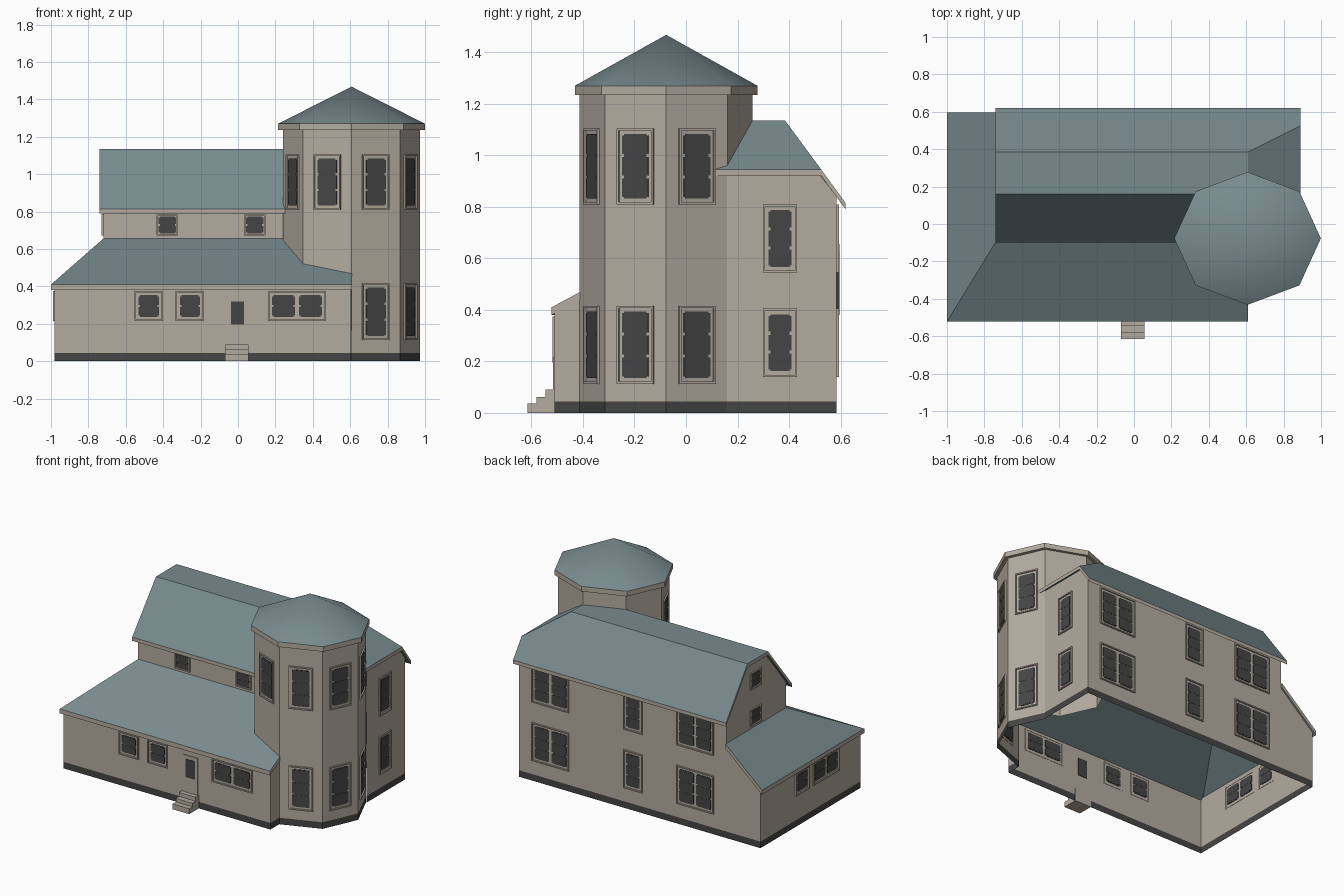
import bpy, bmesh, math
from mathutils import Matrix, Vector

if "Cube" in bpy.data.objects:
    bpy.data.objects.remove(bpy.data.objects["Cube"])


def mat(name, rgb):
    m = bpy.data.materials.new(name)
    m.diffuse_color = (*rgb, 1)
    m.use_nodes = True
    m.node_tree.nodes["Principled BSDF"].inputs["Base Color"].default_value = m.diffuse_color
    return m


WALL = mat("beige_wall", (0.45, 0.41, 0.35))
ROOF = mat("slate_blue_roof", (0.19, 0.26, 0.275))
DARK = mat("dark_grey", (0.06, 0.06, 0.06))


def finish(bm, name, mats):
    me = bpy.data.meshes.new(name)
    bm.to_mesh(me)
    bm.free()
    for m in mats:
        me.materials.append(m)
    ob = bpy.data.objects.new(name, me)
    bpy.context.collection.objects.link(ob)
    return ob


def poly(bm, pts):
    return bm.faces.new([bm.verts.new(p) for p in pts])


def box(bm, lo, hi, index=0, mtx=Matrix()):
    size = [b - a for a, b in zip(lo, hi)]
    mid = [(a + b) / 2 for a, b in zip(lo, hi)]
    m = mtx @ Matrix.Translation(mid) @ Matrix.Diagonal((*size, 1))
    for v in bmesh.ops.create_cube(bm, size=1, matrix=m)["verts"]:
        for f in v.link_faces:
            f.material_index = index


def split_plinth(bm):
    """Cut the walls at plinth height and darken everything below."""
    bmesh.ops.bisect_plane(bm, geom=bm.verts[:] + bm.edges[:] + bm.faces[:],
                           plane_co=(0, 0, 0.045), plane_no=(0, 0, 1))
    for f in bm.faces:
        f.material_index = int(f.calc_center_median().z < 0.045)


def slab(name, verts, faces, thick):
    """Roof sheet with beige vertical edges."""
    bm = bmesh.new()
    top = [bm.verts.new(v) for v in verts]
    low = [bm.verts.new((x, y, z - thick)) for x, y, z in verts]
    for f in faces:
        bm.faces.new([top[i] for i in f])
        bm.faces.new([low[i] for i in reversed(f)])
    for e in [e for e in bm.edges if e.is_boundary and e.verts[0] in top]:
        a, b = [top.index(v) for v in e.verts]
        bm.faces.new([top[a], top[b], low[b], low[a]])
    bmesh.ops.recalc_face_normals(bm, faces=bm.faces)
    for f in bm.faces:
        f.material_index = int(abs(f.normal.z) < 0.2)
    return finish(bm, name, [ROOF, WALL])


# House walls: open shell of flat panels
bm = bmesh.new()
poly(bm, [(-.98, -.51, 0), (.605, -.51, 0), (.605, -.51, .40), (-.98, -.51, .40)])
poly(bm, [(.605, -.51, 0), (.605, -.41, 0), (.605, -.41, .45), (.605, -.51, .40)])
poly(bm, [(-.98, .585, 0), (-.98, -.51, 0), (-.98, -.51, .40), (-.98, .585, .40)])
poly(bm, [(.87, .585, 0), (-.98, .585, 0), (-.98, .585, .40), (-.72, .585, .635),
          (-.72, .585, .84), (.87, .585, .84)])
poly(bm, [(.87, .16, 0), (.87, .585, 0), (.87, .585, .84), (.87, .515, .93), (.87, .16, .93)])
poly(bm, [(-.72, -.065, .63), (.5, -.065, .63), (.5, -.065, .83), (-.72, -.065, .83)])
poly(bm, [(-.72, .585, .63), (-.72, -.065, .63), (-.72, -.065, .83), (-.72, .16, 1.115),
          (-.72, .385, 1.115), (-.72, .585, .84)])
split_plinth(bm)
finish(bm, "house_walls", [WALL, DARK])

# Main roof: steep sides, flat top, clipped hip at the right end
slab("main_roof",
     [(-.74, -.1, .815), (-.74, .16, 1.135), (-.74, .385, 1.135), (-.74, .62, .815),
      (.89, -.1, .815), (.89, .015, .945), (.61, .16, 1.135), (.61, .385, 1.135),
      (.89, .525, .945), (.89, .62, .815)],
     [(0, 4, 5, 6, 1), (1, 6, 7, 2), (2, 7, 8, 9, 3), (5, 8, 7, 6)], 0.025)

# Lower roof wrapping the front and left sides
slab("lower_roof",
     [(-1, .597, .41), (-1, -.522, .41), (.61, -.522, .41),
      (.61, -.065, .655), (-.72, -.065, .655), (-.72, .597, .655)],
     [(0, 1, 4, 5), (1, 2, 3, 4)], 0.03)

# Octagonal tower
CX, CY = .607, -.077


def ring(rx, ry, z):
    return [Vector((CX + rx * math.cos(k * math.pi / 4), CY + ry * math.sin(k * math.pi / 4), z))
            for k in range(8)]


foot = ring(.367, .336, 0)
bm = bmesh.new()
for k in range(8):
    a, b = foot[k], foot[(k + 1) % 8]
    z0 = 0 if k in (0, 6, 7) else 0.42      # inner sides start above the rooms
    poly(bm, [(a.x, a.y, z0), (b.x, b.y, z0), (b.x, b.y, 1.25), (a.x, a.y, 1.25)])
split_plinth(bm)
finish(bm, "tower_walls", [WALL, DARK])

bm = bmesh.new()
low, top = ring(.392, .355, 1.235), ring(.392, .355, 1.27)
poly(bm, low[::-1])
for k in range(8):
    j = (k + 1) % 8
    poly(bm, [low[k], low[j], top[j], top[k]])
finish(bm, "tower_eave", [WALL])

bm = bmesh.new()
rim = [bm.verts.new(p) for p in top]
tip = bm.verts.new((CX, CY, 1.468))
for k in range(8):
    bm.faces.new([rim[k], rim[(k + 1) % 8], tip]).smooth = True
finish(bm, "tower_roof", [ROOF])


# Windows: raised frame with notched dark panes, visible from both sides of the wall
def window(name, x, y, angle, z0, z1, w, panes=1, rows=3, rim=0.022):
    """angle is the direction the wall faces, in degrees (0 = +x)."""
    mtx = Matrix.Translation((x, y, 0)) @ Matrix.Rotation(math.radians(angle + 90), 4, 'Z')
    bm = bmesh.new()
    h, t, d = w / 2, 0.008, -0.009
    box(bm, (-h, d, z0), (-h + t, .002, z1), 0, mtx)
    box(bm, (h - t, d, z0), (h, .002, z1), 0, mtx)
    box(bm, (-h + t, d, z0), (h - t, .002, z0 + t), 0, mtx)
    box(bm, (-h + t, d, z1 - t), (h - t, .002, z1), 0, mtx)
    cell = (w - rim) / panes
    step = (z1 - z0 - 2 * rim) / rows
    for p in range(panes):
        c = -(w - rim) / 2 + cell * (p + .5)
        g = cell / 2 - rim / 2
        box(bm, (c - g + .008, -.0035, z0 + rim), (c + g - .008, .0035, z1 - rim), 1, mtx)
        for r in range(rows):
            zb = z0 + rim + r * step
            box(bm, (c - g, -.0045, zb + .006), (c + g, .0045, zb + step - .006), 1, mtx)
    finish(bm, name, [WALL, DARK])


# Tower windows on the five outward sides, upper floor; three on the ground floor
for k in (4, 5, 6, 7, 0):
    a, b = foot[k], foot[(k + 1) % 8]
    m, e = (a + b) / 2, b - a
    ang = math.degrees(math.atan2(-e.x, e.y))
    window(f"tower_window_upper_{k}", m.x, m.y, ang, .81, 1.105, .155)
    if k in (6, 7, 0):
        window(f"tower_window_lower_{k}", m.x, m.y, ang, .113, .415, .155)

# Back and right windows on both floors
for floor, z0, z1 in (("lower", .14, .405), ("upper", .545, .81)):
    window(f"right_window_{floor}", .87, .365, 0, z0, z1, .132)
    for i, (x, w, n) in enumerate(((.627, .285, 2), (-.005, .145, 1), (-.48, .285, 2))):
        window(f"back_window_{floor}_{i}", x, .585, 90, z0, z1, w, n)

# Front and left ground floor windows
for i, (x, w, n) in enumerate(((-.477, .152, 1), (-.257, .152, 1), (.315, .31, 2))):
    window(f"front_window_{i}", x, -.51, -90, .215, .375, w, n, 2)
window("left_window_single", -.98, .13, 180, .215, .375, .15, 1, 2)
window("left_window_double", -.98, -.13, 180, .215, .375, .285, 2, 2)

# Small upper windows
for i, x in enumerate((-.377, .09)):
    window(f"front_small_window_{i}", x, -.065, -90, .672, .783, .115, 1, 2, .01)
for i, z in enumerate((.672, .925)):
    window(f"gable_window_{i}", -.72, .27, 180, z, z + .115, .12, 1, 2, .012)

# Front door with dark glass, and three steps
bm = bmesh.new()
box(bm, (-.058, -.516, .09), (.052, -.509, .345))
box(bm, (-.037, -.519, .195), (.033, -.505, .32), 1)
finish(bm, "front_door", [WALL, DARK])
bm = bmesh.new()
for y, z0, z1 in ((-.615, 0, .037), (-.58, .037, .062), (-.545, .062, .09)):
    box(bm, (-.07, y, z0), (.057, -.508, z1))
finish(bm, "front_steps", [WALL])
